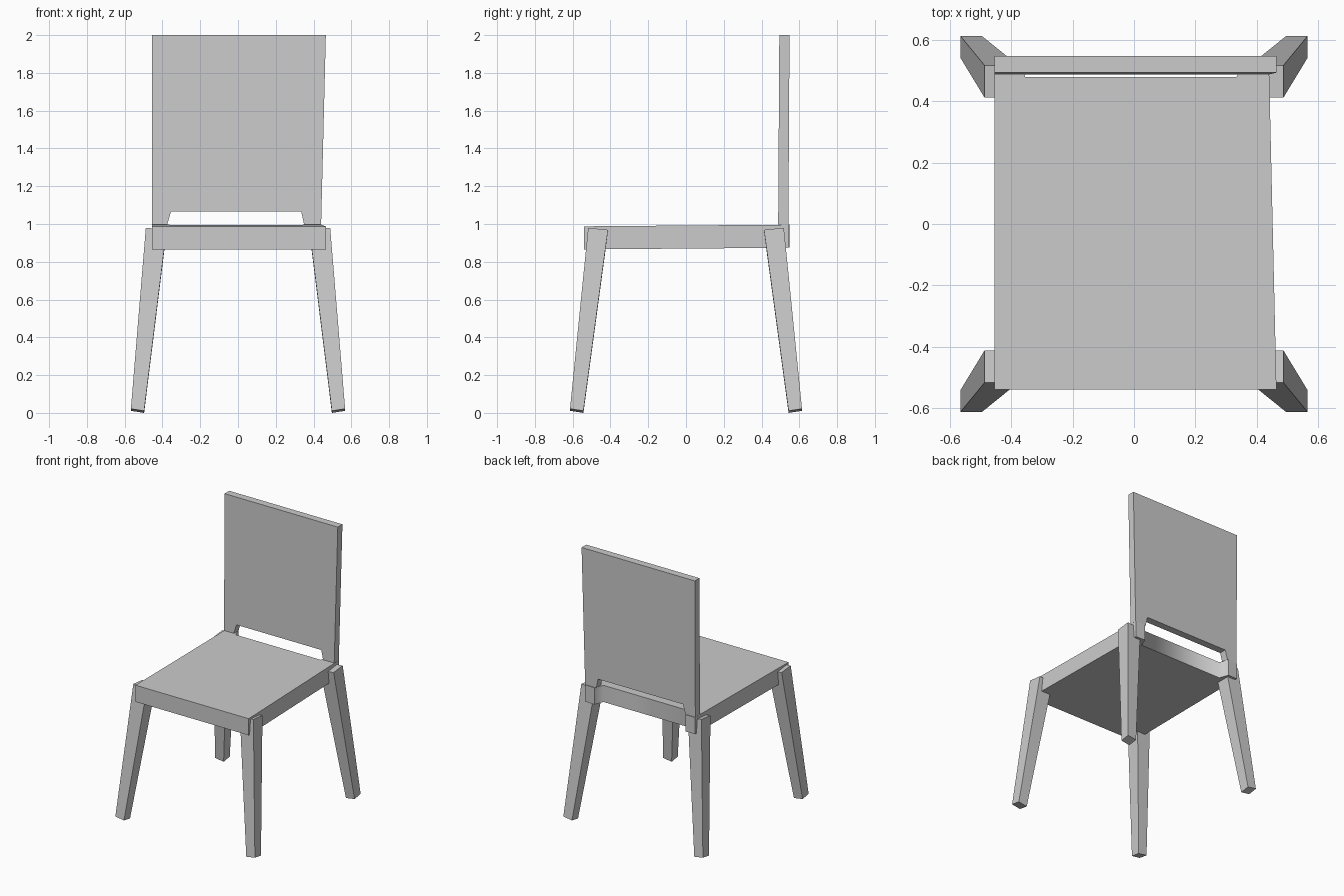
import bpy
import bmesh

cube = bpy.data.objects.get("Cube")
if cube:
    bpy.data.objects.remove(cube, do_unlink=True)

# Single grey finish
grey = bpy.data.materials.new("plain grey")
grey.use_nodes = True
colour = (0.6, 0.6, 0.6, 1)
grey.diffuse_color = colour
grey.node_tree.nodes["Principled BSDF"].inputs["Base Color"].default_value = colour


def loft(name, lower, upper, smooth_at=()):
    """Solid between two matching outlines; chosen corner edges stay smooth."""
    bm = bmesh.new()
    a = [bm.verts.new(p) for p in lower]
    b = [bm.verts.new(p) for p in upper]
    n = len(a)
    bm.faces.new(a[::-1])
    bm.faces.new(b)
    for i in range(n):
        j = (i + 1) % n
        bm.faces.new((a[i], a[j], b[j], b[i]))
    bmesh.ops.recalc_face_normals(bm, faces=bm.faces)
    soft = {frozenset((a[i], b[i])) for i in smooth_at}
    for edge in bm.edges:
        edge.smooth = frozenset(edge.verts) in soft
    for face in bm.faces:
        face.smooth = bool(soft)
    mesh = bpy.data.meshes.new(name)
    bm.to_mesh(mesh)
    bm.free()
    mesh.materials.append(grey)
    obj = bpy.data.objects.new(name, mesh)
    bpy.context.collection.objects.link(obj)
    return obj


# Seat: slab with a recessed rear edge, rising slightly to the back
outline = [(-0.455, -0.54), (0.465, -0.54), (0.44, 0.545), (0.36, 0.548),
           (0.335, 0.48), (-0.355, 0.48), (-0.38, 0.548), (-0.455, 0.545)]


def seat_level(base):
    return [(x, y, base + 0.008 * y) for x, y in outline]


loft("seat", seat_level(0.87), seat_level(0.992), smooth_at=(4, 5))

# Backrest: tapered panel with a slot above the seat
panel = [(-0.455, 0.997), (-0.375, 0.997), (-0.355, 1.065), (0.335, 1.065),
         (0.35, 0.997), (0.44, 0.997), (0.465, 2.0), (-0.455, 2.0)]


def panel_face(offset):
    return [(x, offset + 0.006 * (z - 1), z) for x, z in panel]


loft("backrest", panel_face(0.488), panel_face(0.542))


# Legs: splayed and tapered, cut square to their own axis
def leg_end(sx, sy, inner, outer, base):
    corners = [(0, 0), (1, 0), (1, 1), (0, 1)]
    return [(sx * (inner[0] + i * (outer[0] - inner[0])),
             sy * (inner[1] + j * (outer[1] - inner[1])),
             base + 0.011 * (i + j)) for i, j in corners]


for side, sx in (("left", 1), ("right", -1)):
    for end, sy in (("front", -1), ("back", 1)):
        loft(f"{end}_{side}_leg",
             leg_end(sx, sy, (0.497, 0.543), (0.567, 0.614), 0.0),
             leg_end(sx, sy, (0.378, 0.413), (0.488, 0.518), 0.958))
